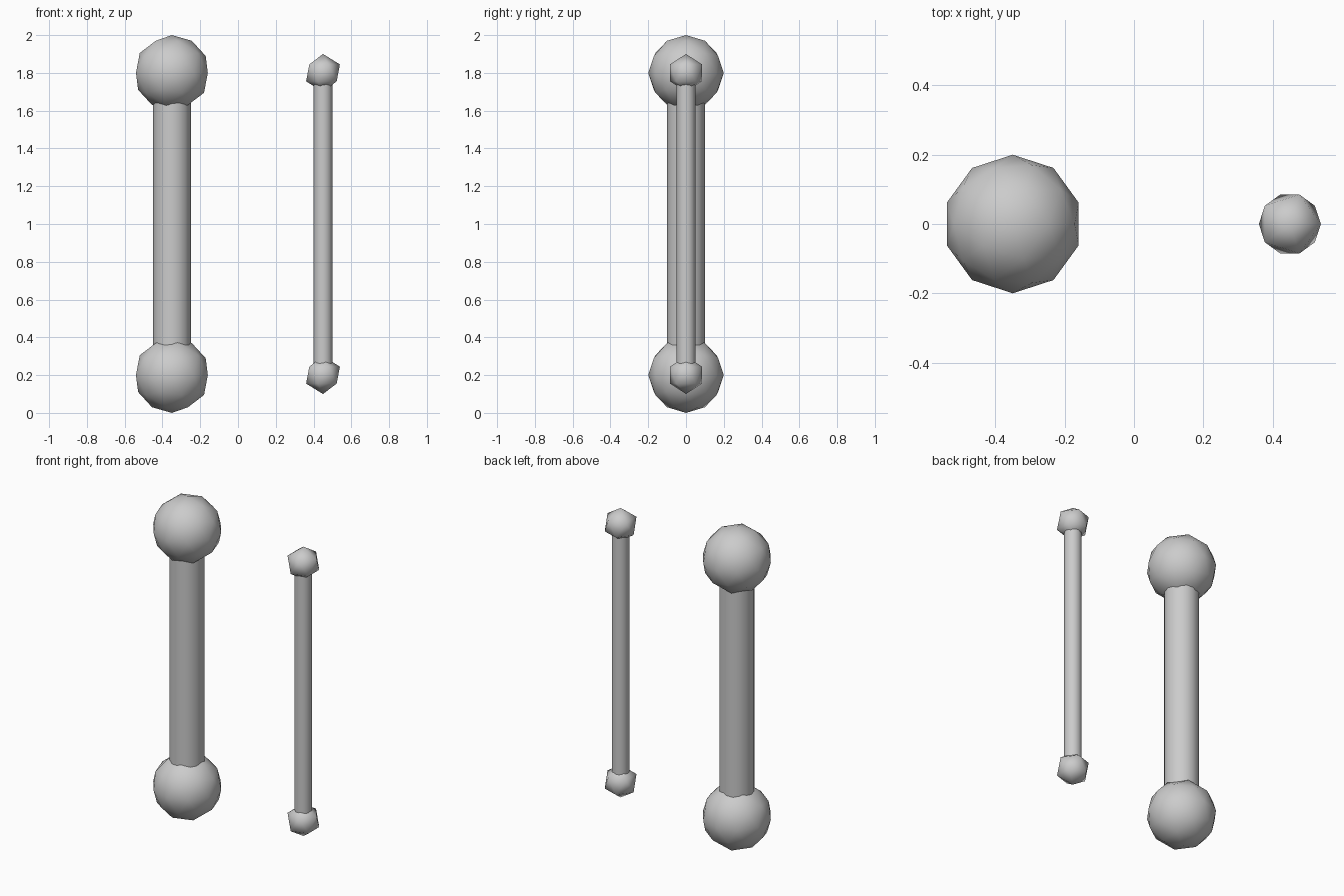
import bpy

if "Cube" in bpy.data.objects:
    bpy.data.objects.remove(bpy.data.objects["Cube"])

SIDES = 16


def smooth(obj, name):
    obj.name = name
    bpy.ops.object.shade_smooth()


def dumbbell(name, x, rod_radius, ball_radius, subdivisions):
    # Rod running between the two ball centres
    bpy.ops.mesh.primitive_cylinder_add(vertices=SIDES, radius=rod_radius, depth=1.6,
                                        end_fill_type='NGON', location=(x, 0, 1))
    rod = bpy.context.object
    rod.name = name + "_rod"
    bpy.ops.object.shade_smooth_by_angle()
    # Ball at each end
    for end, z in (("bottom", 0.2), ("top", 1.8)):
        bpy.ops.mesh.primitive_ico_sphere_add(subdivisions=subdivisions, radius=ball_radius,
                                              location=(x, 0, z))
        smooth(bpy.context.object, f"{name}_{end}_ball")


dumbbell("thick", -0.35, 0.10, 0.20, 2)
dumbbell("thin", 0.45, 0.05, 0.10, 1)
